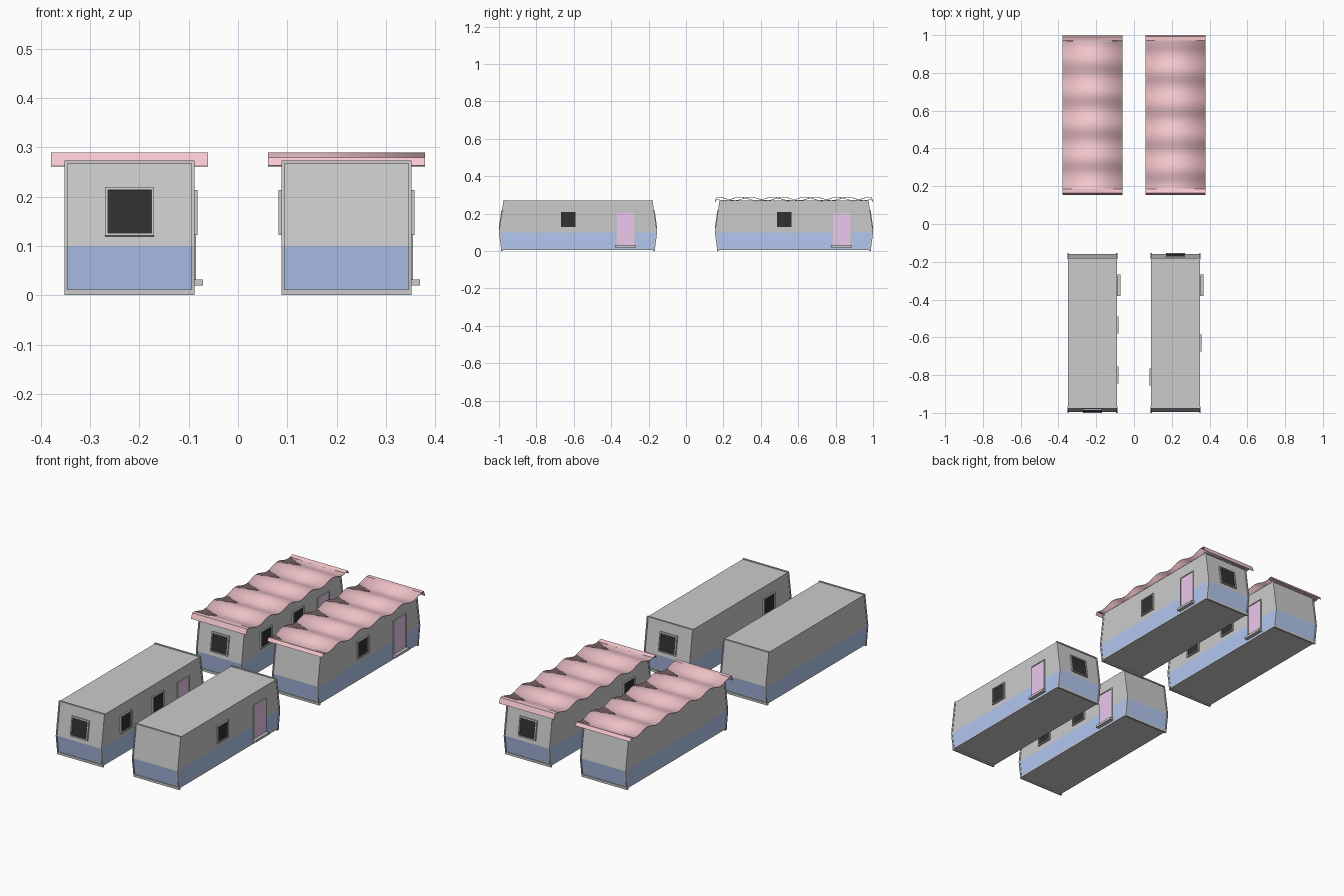
import bpy, bmesh, math
from mathutils import Matrix

if "Cube" in bpy.data.objects:
    bpy.data.objects.remove(bpy.data.objects["Cube"])


def material(name, rgb):
    m = bpy.data.materials.new(name)
    m.diffuse_color = (*rgb, 1)
    m.use_nodes = True
    m.node_tree.nodes["Principled BSDF"].inputs["Base Color"].default_value = m.diffuse_color
    return m


BLUE = material("blue_paint", (0.45, 0.57, 0.88))
PINK = material("pink_sheet", (0.92, 0.58, 0.62))
LILAC = material("lilac_door", (0.84, 0.58, 0.84))
BLACK = material("black_glass", (0.03, 0.03, 0.03))


def finish(bm, name, mat):
    bmesh.ops.recalc_face_normals(bm, faces=bm.faces)
    me = bpy.data.meshes.new(name)
    bm.to_mesh(me)
    bm.free()
    ob = bpy.data.objects.new(name, me)
    bpy.context.collection.objects.link(ob)
    if mat:
        me.materials.append(mat)
    return ob


def box(name, loc, size, mat=None, tilt=0):
    bm = bmesh.new()
    bmesh.ops.create_cube(bm, size=1, matrix=Matrix.Translation(loc)
                          @ Matrix.Rotation(tilt, 4, 'X') @ Matrix.Diagonal((*size, 1)))
    return finish(bm, name, mat)


def prism(name, pts, x0, x1, mat=None):
    """Extrude a (y, z) outline along x."""
    bm = bmesh.new()
    f = bm.faces.new([bm.verts.new((x0, y, z)) for y, z in pts])
    r = bmesh.ops.extrude_face_region(bm, geom=[f])
    bmesh.ops.translate(bm, vec=(x1 - x0, 0, 0),
                        verts=[v for v in r['geom'] if isinstance(v, bmesh.types.BMVert)])
    return finish(bm, name, mat)


HALF_W, HALF_L = 0.13, 0.419
KINK, TOP, FLOOR = 0.10, 0.27, 0.012
IN_TOP, IN_LOW = 0.025, 0.013
TILT = math.atan2(IN_TOP, TOP - KINK)


def window(name, x, y, z, axis, size=0.09, tilt=0):
    """Black pane with four frame bars, facing along 'x' or 'y'."""
    rot = Matrix.Rotation(tilt, 4, 'X')

    def piece(part, u, v, su, sv, depth, mat=None):
        off = rot @ Matrix.Translation((0, u, v) if axis == 'x' else (u, 0, v))
        t = off.translation
        dims = (depth, su, sv) if axis == 'x' else (su, depth, sv)
        box(name + part, (x + t.x, y + t.y, z + t.z), dims, mat, tilt)

    s, b = size, 0.006
    piece("_glass", 0, 0, s, s, 0.006, BLACK)
    for k in (-1, 1):
        piece("_frame_side", k * s / 2, 0, b, s + b, 0.016)
        piece("_frame_rail", 0, k * s / 2, s + b, b, 0.016)


def roof_sheet(cx, cy, flip):
    """Corrugated sheet with waves along y and a turned-down lip at both ends."""
    n, y0, y1 = 42, -0.413, 0.413
    prof = [(-0.4225, 0.262)]
    for i in range(n + 1):
        y = y0 + (y1 - y0) * i / n
        prof.append((y, 0.279 + 0.0095 * math.cos(2 * math.pi * (y - 0.232) / 0.173)))
    prof.append((0.4225, 0.262))
    bm = bmesh.new()
    rows = [[bm.verts.new((cx + sx * 0.159, cy + flip * y, z)) for sx in (-1, 1)]
            for y, z in prof]
    for a, b in zip(rows, rows[1:]):
        bm.faces.new((a[0], a[1], b[1], b[0]))
    bmesh.ops.recalc_face_normals(bm, faces=bm.faces)
    ob = finish(bm, "corrugated_roof", PINK)
    mod = ob.modifiers.new("thickness", 'SOLIDIFY')
    mod.thickness, mod.offset = 0.003, 0
    for p in ob.data.polygons:
        p.use_smooth = 2 <= p.index <= n - 1


def cabin(cx, cy, side, roofed):
    # Grey upper shell, blue lower band and floor plate
    a, t, l = HALF_L, HALF_L - IN_TOP, HALF_L - IN_LOW
    prism("upper_shell", [(cy - a, KINK), (cy + a, KINK), (cy + t, TOP), (cy - t, TOP)],
          cx - HALF_W, cx + HALF_W)
    prism("lower_band", [(cy - l, FLOOR), (cy + l, FLOOR), (cy + a, KINK), (cy - a, KINK)],
          cx - HALF_W, cx + HALF_W, BLUE)
    box("floor_plate", (cx, cy, 0.0095), (2 * HALF_W, 2 * l, 0.007))

    # Trim around each end
    for e in (-1, 1):
        outer = [(l + .004, 0.002), (a + .004, KINK), (t + .004, TOP + .003)]
        inner = [(t - .005, TOP + .003), (a - .005, KINK), (l - .005, 0.002)]
        strip = [(cy + e * y, z) for y, z in outer + inner]
        for sx in (-1, 1):
            x = cx + sx * (HALF_W - 0.001)
            prism("corner_trim", strip, x - 0.003, x + 0.003)
        box("top_trim", (cx, cy + e * t, TOP), (2 * HALF_W, 0.009, 0.006))
        box("bottom_trim", (cx, cy + e * l, 0.006), (2 * HALF_W + .004, 0.010, 0.012))

    # Windows: end window at the back on the right cabins, at the front on the left
    ey = HALF_L - IN_TOP * (0.17 - KINK) / (TOP - KINK)
    window("end_window", cx, cy + side * ey, 0.169, 'y', 0.094, side * TILT)
    right_x = cx + HALF_W
    for wy in ([-0.052] if side > 0 else [-0.222, 0.043]):
        window("side_window", right_x, cy + wy, 0.168, 'x', 0.085)
    if side > 0:
        window("left_window", cx - HALF_W, cy - 0.232, 0.168, 'x', 0.085)

    # Door with thin frame and step
    dy = cy + 0.253
    box("door", (right_x, dy, 0.113), (0.006, 0.092, 0.18), LILAC)
    for k in (-1, 1):
        box("door_jamb", (right_x, dy + k * 0.048, 0.114), (0.010, 0.005, 0.186))
    box("door_head", (right_x, dy, 0.206), (0.010, 0.10, 0.005))
    box("door_step", (right_x + 0.009, dy, 0.0255), (0.02, 0.112, 0.012))

    if roofed:
        roof_sheet(cx, cy, side)


# Four cabins, the rear pair with corrugated roofs
for side in (-1, 1):
    for cy, roofed in ((-0.5775, False), (0.5775, True)):
        cabin(side * 0.22, cy, side, roofed)
